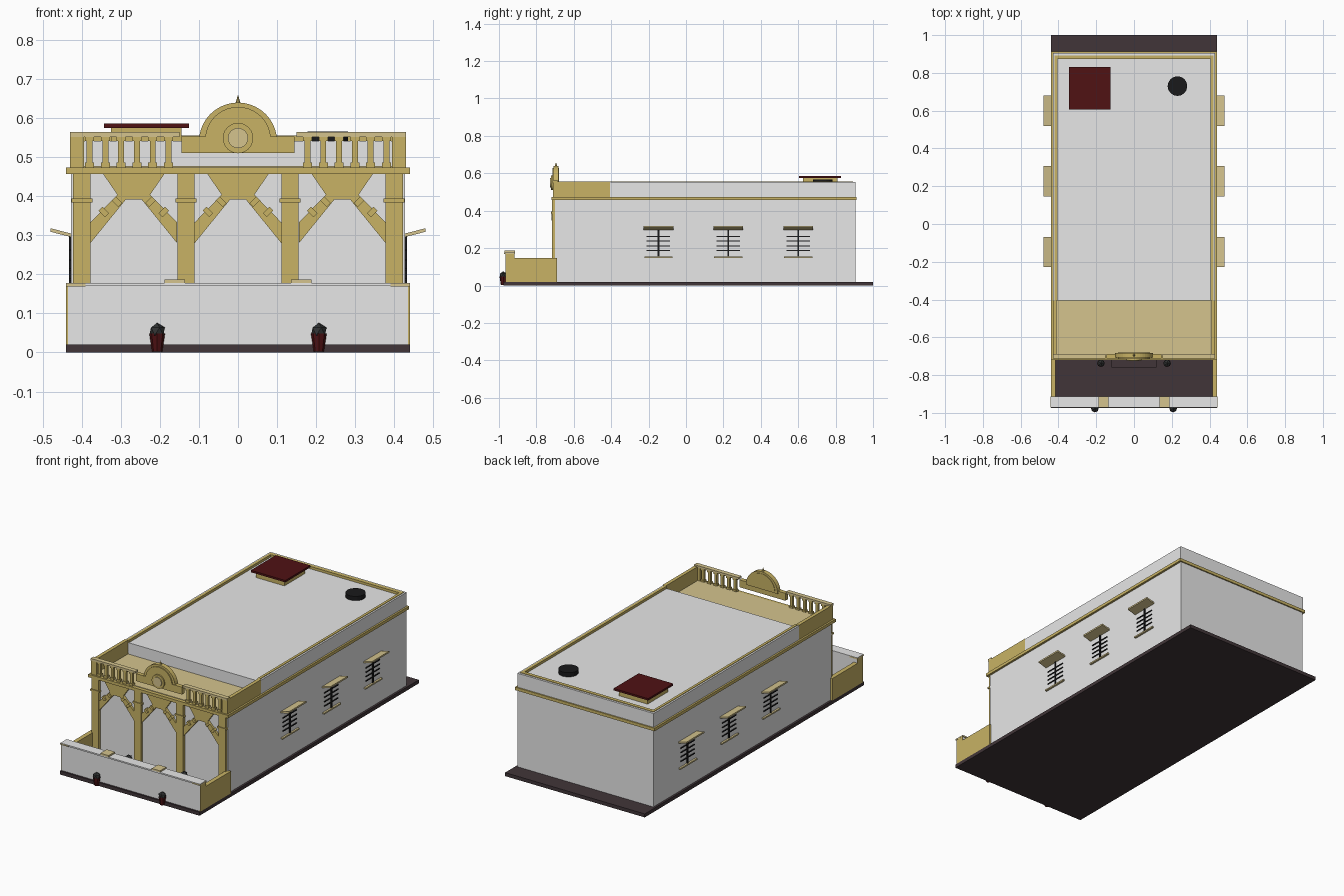
import bpy, bmesh, math
from mathutils import Vector

if "Cube" in bpy.data.objects:
    bpy.data.objects.remove(bpy.data.objects["Cube"], do_unlink=True)


def material(name, r, g, b):
    m = bpy.data.materials.new(name)
    m.use_nodes = True
    m.diffuse_color = (r, g, b, 1)
    node = next(n for n in m.node_tree.nodes if n.type == 'BSDF_PRINCIPLED')
    node.inputs["Base Color"].default_value = (r, g, b, 1)
    node.inputs["Roughness"].default_value = 0.8
    return m


WHITE = material("plaster white", .8, .8, .8)
OCHRE = material("ochre trim", .58, .45, .13)
TAN = material("light tan", .66, .55, .27)
BROWN = material("dark brown paving", .053, .036, .04)
RED = material("dark red", .08, .006, .007)
BLACK = material("black iron", .01, .01, .011)
LEAF = material("dark foliage", .03, .032, .032)


def finish(name, bm, mat):
    bmesh.ops.recalc_face_normals(bm, faces=bm.faces)
    mesh = bpy.data.meshes.new(name)
    bm.to_mesh(mesh)
    bm.free()
    mesh.materials.append(mat)
    ob = bpy.data.objects.new(name, mesh)
    bpy.context.scene.collection.objects.link(ob)
    return ob


def boxes(name, mat, *spans):
    """One object of boxes, each given as x, y and z ranges."""
    bm = bmesh.new()
    for x, y, z in spans:
        verts = bmesh.ops.create_cube(bm, size=1)["verts"]
        for v in verts:
            v.co = [a + (b - a) * (c + .5) for (a, b), c in zip((x, y, z), v.co)]
    return finish(name, bm, mat)


def prism(name, mat, profile, y):
    """Extrude an x-z profile along y."""
    bm = bmesh.new()
    face = bm.faces.new([bm.verts.new((px, y[0], pz)) for px, pz in profile])
    new = bmesh.ops.extrude_face_region(bm, geom=[face])["geom"]
    for v in new:
        if isinstance(v, bmesh.types.BMVert):
            v.co.y = y[1]
    return finish(name, bm, mat)


def arc(r, z, turn, n):
    return [(r * math.cos(turn * i / n), z + r * math.sin(turn * i / n))
            for i in range(n + (turn < 6))]


def cone(name, mat, x, y, z, r_low, r_top, n):
    bm = bmesh.new()
    bmesh.ops.create_cone(bm, cap_ends=True, segments=n, radius1=r_low, radius2=r_top, depth=z[1] - z[0])
    bmesh.ops.translate(bm, verts=bm.verts, vec=(x, y, sum(z) / 2))
    return finish(name, bm, mat)


def both(a, b):
    """An x range and its mirror image."""
    return (a, b), (-b, -a)


def mid(c, w):
    return c - w / 2, c + w / 2


FRONT, BACK = -.7, .905
STEP = -.405  # where the balcony meets the raised roof

# Ground slab and main hall
boxes("ground_slab", BROWN, ((-.44, .44), (-.975, 1), (0, .02)))
boxes("hall", WHITE, ((-.428, .428), (FRONT, BACK), (.02, .465)))
boxes("cornice", OCHRE, ((-.44, .44), (-.72, .912), (.457, .474)))
boxes("balcony_floor", TAN, ((-.41, .41), (-.7, STEP), (.47, .477)))

# Raised roof with white parapet and ochre inner rim
boxes("raised_roof", WHITE, ((-.41, .41), (STEP, .88), (.47, .542)))
boxes("parapet", WHITE, *[(x, (STEP, BACK), (.474, .553)) for x in both(.42, .43)],
      ((-.42, .42), (.893, BACK), (.474, .553)))
boxes("parapet_rim", OCHRE, *[(x, (STEP, .893), (.474, .556)) for x in both(.405, .42)],
      ((-.42, .42), (.873, .893), (.474, .556)))
boxes("balcony_side_wall", OCHRE, *[(x, (-.71, STEP), (.474, .556)) for x in both(.41, .43)])

# Roof hatch and vent
boxes("hatch_curb", OCHRE, ((-.325, -.145), (.625, .81), (.54, .575)))
boxes("hatch_lid", RED, ((-.343, -.125), (.605, .83), (.575, .586)))
cone("roof_vent", BLACK, .23, .73, (.54, .566), .052, .052, 16)

# Front balustrade
DEPTH = (-.71, -.69)
boxes("corner_post", OCHRE, *[(x, DEPTH, (.474, .562)) for x in both(.395, .43)])
boxes("balustrade_rail", TAN, *[(x, (-.713, -.687), (.552, .564)) for x in both(.15, .43)])
balusters = []
for i in range(6):
    for side in (-1, 1):
        c = side * (.178 + .0404 * i)
        balusters += [(mid(c, .015), mid(-.7, .014), (.474, .552)),
                      (mid(c, .023), mid(-.7, .02), (.474, .487)),
                      (mid(c, .023), mid(-.7, .02), (.541, .552))]
boxes("balusters", OCHRE, *balusters)

# Central gable with medallion and finial
boxes("gable_base", OCHRE, ((-.145, .145), (-.712, -.688), (.511, .553)))
prism("gable_arch", OCHRE, arc(.1, .54, math.pi, 20), (-.708, -.682))
prism("gable_face", OCHRE, arc(.084, .545, math.pi, 20), (-.714, -.68))
prism("medallion_ring", OCHRE, arc(.039, .549, math.tau, 24), (-.722, -.7))
prism("medallion", TAN, arc(.026, .549, math.tau, 24), (-.726, -.7))
cone("finial", OCHRE, 0, -.695, (.637, .66), .007, 0, 8)

# Columns with collars
columns, collars = [], []
for centre in (-.4, -.133, .133, .4):
    columns.append((mid(centre, .044), (-.716, -.695), (.02, .46)))
    collars.append((mid(centre, .054), (-.721, -.695), (.384, .394)))
boxes("columns", OCHRE, *columns)
boxes("column_collars", OCHRE, *collars)

# Timber braces between the columns
half = [(.02, .392), (.111, .28), (.111, .333), (.042, .404), (.079, .458)]
outline = half + [(-x, z) for x, z in reversed(half)]
for bay in (-.267, 0, .267):
    prism("brace", OCHRE, [(x + bay, z) for x, z in outline], (-.712, -.695))
    for side in (-1, 1):
        for x, z in ((.077, .36), (.043, .386)):
            u, v = Vector((.7, .7)) * .012, Vector((-.7, .7)) * .007
            corners = [u + v, v - u, -u - v, u - v]
            prism("brace_peg", OCHRE, [(bay + side * (x + c.x), z + c.y) for c in corners],
                  (-.72, -.7))

# Terrace enclosure
boxes("terrace_front_wall", WHITE, ((-.436, .436), (-.965, -.918), (.02, .17)))
boxes("terrace_wall_cap", WHITE, ((-.44, .44), (-.971, -.914), (.17, .178)))
boxes("terrace_cap_end", TAN, *[(x, (-.972, -.913), (.169, .176)) for x in both(.39, .441)])
boxes("terrace_wall_end", OCHRE, *[(x, (-.965, -.918), (.02, .17)) for x in both(.434, .44)])
boxes("terrace_side_wall", OCHRE, *[(x, (-.93, -.69), (.02, .146)) for x in both(.415, .44)])
boxes("wall_plate", TAN, *[(x, (-.971, -.914), (.177, .187)) for x in both(.136, .188)])
boxes("door_step", BROWN, ((-.12, .12), (-.76, -.7), (.02, .032)))

# Planters in front of the wall and on the terrace
for x, y, base in ((.207, -.977, .003), (.175, -.737, .02)):
    for side in (-1, 1):
        cone("planter_pot", RED, side * x, y, (base, base + .045), .013, .02, 8)
        bm = bmesh.new()
        bmesh.ops.create_icosphere(bm, subdivisions=1, radius=.022)
        bmesh.ops.translate(bm, verts=bm.verts, vec=(side * x, y, base + .051))
        finish("planter_bush", bm, LEAF)

# Side windows: awning, sill and iron grille
for side in (-1, 1):
    for y in (-.148, .226, .6):
        awning = [(.425, .295), (.48, .309), (.48, .318), (.425, .304)]
        prism("window_awning", TAN, [(side * x, z) for x, z in awning], mid(y, .16))
        wall = sorted((side * .425, side * .433))
        bars = [(wall, mid(y, .01), (.152, .298))]
        bars += [(wall, mid(y, .124), mid(z, .005)) for z in (.187, .212, .237, .262)]
        boxes("window_grille", BLACK, *bars)
        boxes("window_sill", TAN, (sorted((side * .425, side * .439)), mid(y, .15), (.147, .155)))
